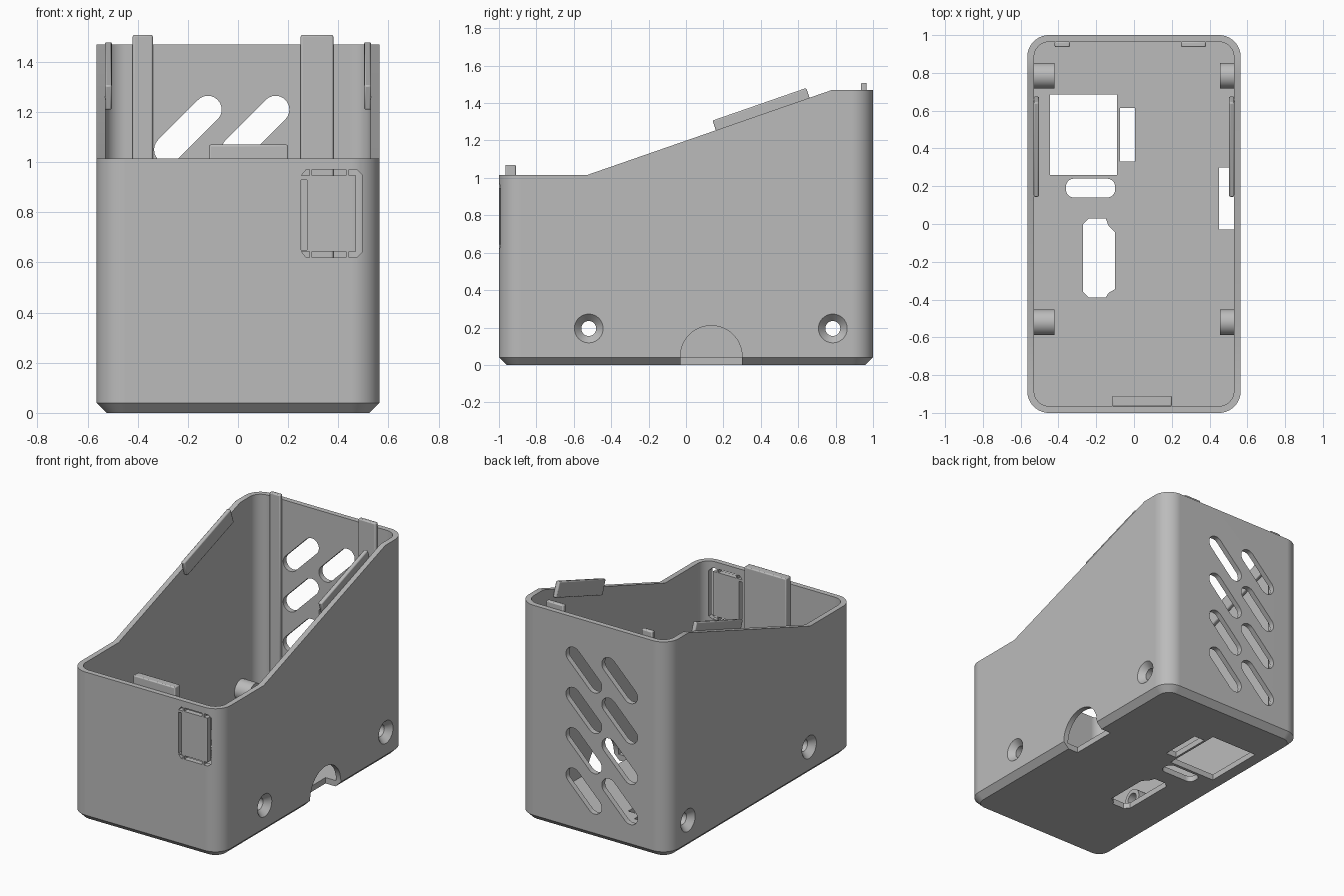
import bpy, bmesh, math
from math import sin, cos, pi
from mathutils import Vector

cube = bpy.data.objects.get("Cube")
if cube:
    bpy.data.objects.remove(cube, do_unlink=True)

grey = bpy.data.materials.new("plain grey")
grey.use_nodes = True
grey.diffuse_color = (0.5, 0.5, 0.5, 1)
for node in grey.node_tree.nodes:
    if node.type == 'BSDF_PRINCIPLED':
        node.inputs["Base Color"].default_value = (0.5, 0.5, 0.5, 1)


# ---- profile helpers ----
def arc(cx, cy, r, start, end, n=12):
    return [(cx + r * cos(start + (end - start) * i / n),
             cy + r * sin(start + (end - start) * i / n)) for i in range(n + 1)]


def circle(cx, cy, r, n=40):
    return arc(cx, cy, r, 0, 2 * pi, n)[:-1]


def rect(x0, x1, y0, y1):
    return [(x0, y0), (x1, y0), (x1, y1), (x0, y1)]


def round_rect(x0, x1, y0, y1, r, n=14):
    return (arc(x1 - r, y1 - r, r, 0, pi / 2, n) + arc(x0 + r, y1 - r, r, pi / 2, pi, n)
            + arc(x0 + r, y0 + r, r, pi, 1.5 * pi, n) + arc(x1 - r, y0 + r, r, 1.5 * pi, 2 * pi, n))


def slot(cx, cy, half, r, angle):
    dx, dy = half * cos(angle), half * sin(angle)
    return (arc(cx + dx, cy + dy, r, angle - pi / 2, angle + pi / 2)
            + arc(cx - dx, cy - dy, r, angle + pi / 2, angle + 1.5 * pi))


# ---- solid helpers ----
def loft(name, axis, rings):
    """Closed solid through rings of (position along axis, 2D profile)."""
    place = {'x': lambda p, a, b: (p, a, b),
             'y': lambda p, a, b: (a, p, b),
             'z': lambda p, a, b: (a, b, p)}[axis]
    bm = bmesh.new()
    loops = [[bm.verts.new(place(pos, a, b)) for a, b in pts] for pos, pts in rings]
    for low, high in zip(loops, loops[1:]):
        for i in range(len(low)):
            j = (i + 1) % len(low)
            bm.faces.new((low[i], low[j], high[j], high[i]))
    bm.faces.new(loops[0])
    bm.faces.new(loops[-1])
    bmesh.ops.recalc_face_normals(bm, faces=bm.faces)
    mesh = bpy.data.meshes.new(name)
    bm.to_mesh(mesh)
    bm.free()
    mesh.materials.append(grey)
    ob = bpy.data.objects.new(name, mesh)
    bpy.context.collection.objects.link(ob)
    return ob


def prism(name, axis, lo, hi, pts):
    return loft(name, axis, [(lo, pts), (hi, pts)])


def activate(ob):
    bpy.ops.object.select_all(action='DESELECT')
    ob.select_set(True)
    bpy.context.view_layer.objects.active = ob


def combine(ob, tool, operation='DIFFERENCE'):
    tool.hide_render = True
    mod = ob.modifiers.new("combine", 'BOOLEAN')
    mod.operation, mod.solver, mod.object = operation, 'EXACT', tool
    activate(ob)
    bpy.ops.object.modifier_apply(modifier=mod.name)
    bpy.data.objects.remove(tool, do_unlink=True)


def tab(name, axis, lo, hi, pts):
    ob = prism(name, axis, lo, hi, pts)
    bev = ob.modifiers.new("soft edges", 'BEVEL')
    bev.width, bev.segments = 0.007, 2
    activate(ob)
    bpy.ops.object.shade_smooth_by_angle(angle=math.radians(30))
    return ob


# ---- shell: chamfered rounded box, hollowed ----
W, T, FLOOR = 0.565, 0.036, 0.04
outer = round_rect(-W, W, -1, 1, 0.115)
foot = round_rect(-W + 0.04, W - 0.04, -0.96, 0.96, 0.075)
shell = loft("case_shell", 'z', [(0, foot), (FLOOR, outer), (1.47, outer)])
inner = round_rect(-W + T, W - T, -1 + T, 1 - T, 0.08)
combine(shell, prism("cavity", 'z', FLOOR, 1.7, inner))

# sloping rim
LOW, HIGH, Y0, Y1 = 1.015, 1.47, -0.53, 0.78
combine(shell, prism("rim_cut", 'x', -1, 1,
                     [(-1.2, LOW), (Y0, LOW), (Y1, HIGH), (Y1, 1.8), (-1.2, 1.8)]))

# screw bosses with countersunk holes
HZ, HR = 0.195, 0.04
for side, tip in ((-1, 0.42), (1, 0.455)):
    for y in (-0.52, 0.785):
        combine(shell, prism("boss", 'x', side * tip, side * 0.55, circle(y, HZ, 0.068)), 'UNION')
        combine(shell, loft("screw_hole", 'x', [
            (side * 0.38, circle(y, HZ, HR)), (side * 0.525, circle(y, HZ, HR)),
            (side * W, circle(y, HZ, 0.077)), (side * 0.6, circle(y, HZ, 0.077))]))

# cable arch through the side wall and floor edge
arch = arc(0.135, 0.045, 0.165, 0, pi, 30) + [(-0.03, -0.1), (0.3, -0.1)]
combine(shell, prism("cable_arch", 'x', 0.45, 0.7, arch))

# diagonal vents in the back wall
for x in (-0.2, 0.07):
    for row in range(4):
        combine(shell, prism("vent", 'y', 0.9, 1.1,
                             slot(x, 1.13 - 0.275 * row, 0.113, 0.055, pi / 4)))

# floor openings
plug = [(-.24, -.39), (-.27, -.36), (-.27, 0), (-.24, .03), (-.15, .03), (-.135, -.01),
        (-.1, -.045), (-.1, -.345), (-.135, -.365), (-.15, -.39)]
for pts in (rect(-0.445, -0.09, 0.26, 0.685), rect(-0.075, 0.005, 0.33, 0.615),
            round_rect(-0.36, -0.1, 0.14, 0.24, 0.042, 8), plug):
    combine(shell, prism("floor_opening", 'z', -0.1, 0.1, pts))

# knock-out panel outline on the front, held by small bridges
X0, X1, Z0, Z1, G = 0.252, 0.494, 0.62, 0.97, 0.024
cuts = [rect(X0, X0 + G, Z0 + 0.03, Z1 - 0.04),
        [(X1, Z0 + 0.02), (X1, Z1 - 0.02), (X1 - 0.02, Z1), (0.442, Z1), (0.442, Z1 - G),
         (X1 - G, Z1 - G), (X1 - G, Z0 + G), (0.442, Z0 + G), (0.442, Z0), (X1 - 0.02, Z0)]]
for z, inward in ((Z0, 1), (Z1, -1)):
    a, b = sorted((z, z + inward * G))
    cuts.append(rect(0.295, 0.43, a, b))
    cuts.append([(X0 + 0.02, z), (0.285, z), (0.285, z + inward * G), (X0, z + inward * G)])
for pts in cuts:
    combine(shell, prism("panel_gap", 'y', -1.1, -0.9, pts))

activate(shell)
bpy.ops.object.shade_smooth_by_angle(angle=math.radians(30))
weighted = shell.modifiers.new("clean shading", 'WEIGHTED_NORMAL')
weighted.keep_sharp = True

# ---- lid locating ribs ----
tab("back_rib_narrow", 'z', FLOOR - 0.005, 1.508, rect(-0.42, -0.34, 0.936, 0.966))
tab("back_rib_wide", 'z', FLOOR - 0.005, 1.508, rect(0.25, 0.38, 0.936, 0.966))
tab("front_rib", 'z', FLOOR - 0.005, 1.07, rect(-0.115, 0.2, -0.966, -0.91))

# bars following the sloping rim, on both sides
along = Vector((Y1 - Y0, HIGH - LOW)).normalized()
up = Vector((-along.y, along.x))
start = Vector((0.16, LOW + (0.16 - Y0) * along.y / along.x))
bar = [start + along * s + up * h for s, h in ((0, -0.05), (0.53, -0.05), (0.53, 0.055), (0, 0.055))]
for side, name in ((-1, "right_rim_bar"), (1, "left_rim_bar")):
    tab(name, 'x', side * 0.503, side * 0.531, [tuple(p) for p in bar])
